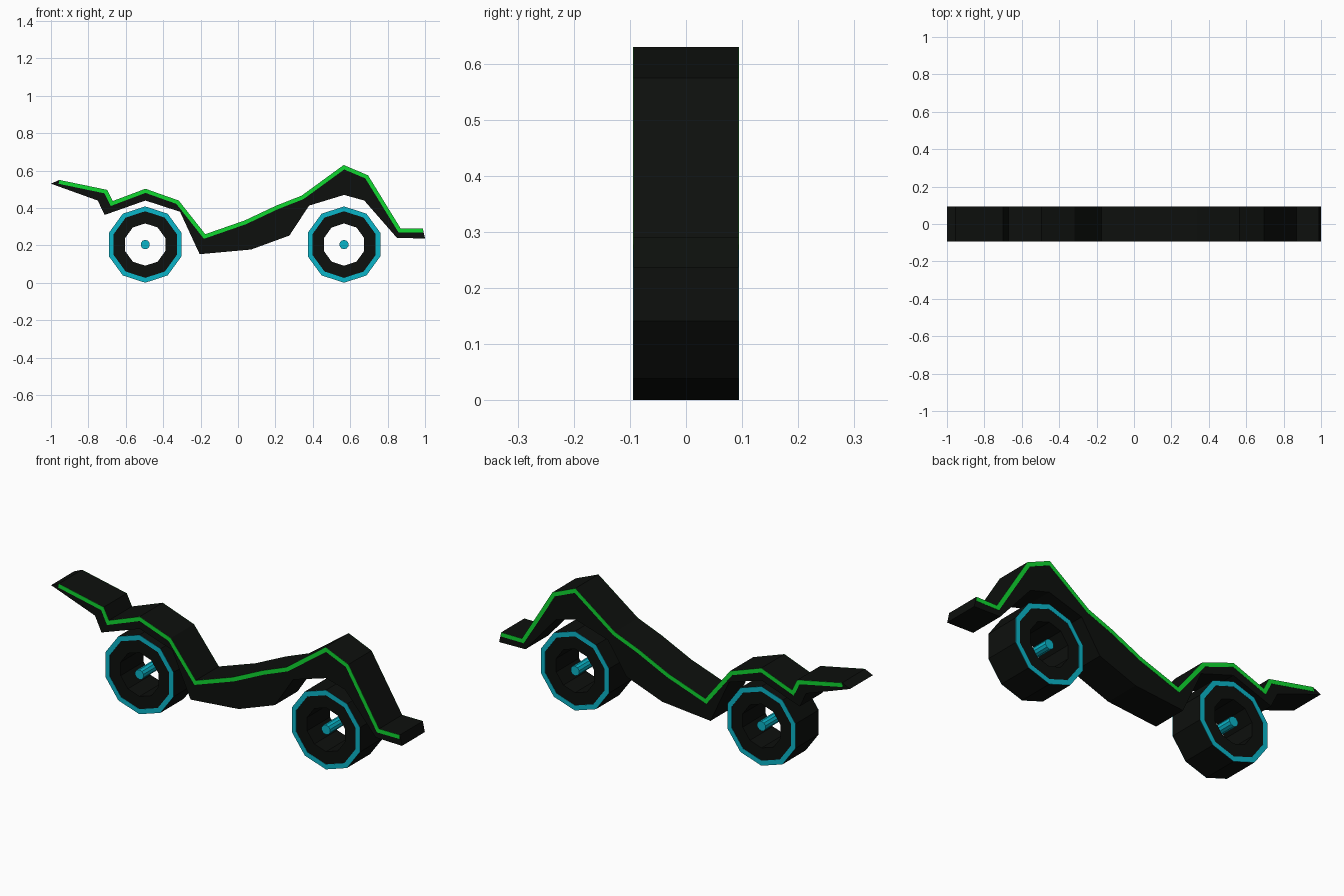
import bpy, bmesh
from math import sin, cos, pi
from mathutils import Vector

if "Cube" in bpy.data.objects:
    bpy.data.objects.remove(bpy.data.objects["Cube"])

HALF = 0.0932   # half depth of the solid parts
FACE = 0.0945   # outer face of the coloured trim


def material(name, rgb):
    m = bpy.data.materials.new(name)
    m.diffuse_color = (*rgb, 1)
    m.use_nodes = True
    m.node_tree.nodes["Principled BSDF"].inputs["Base Color"].default_value = m.diffuse_color
    return m


black = material("black", (0.004, 0.005, 0.004))
green = material("green", (0.005, 0.69, 0.03))
cyan = material("cyan", (0.003, 0.46, 0.58))


def extrude(name, polys, y0, y1, mat):
    """Extrude flat x/z polygons from y0 to y1; shared edges are welded."""
    bm = bmesh.new()
    for poly in polys:
        bm.faces.new([bm.verts.new((x, y0, z)) for x, z in poly])
    bmesh.ops.remove_doubles(bm, verts=bm.verts, dist=1e-5)
    back = bmesh.ops.extrude_face_region(bm, geom=bm.faces[:], use_keep_orig=True)
    bmesh.ops.translate(bm, vec=(0, y1 - y0, 0),
                        verts=[v for v in back["geom"] if isinstance(v, bmesh.types.BMVert)])
    bmesh.ops.recalc_face_normals(bm, faces=bm.faces)
    me = bpy.data.meshes.new(name)
    bm.to_mesh(me)
    bm.free()
    me.materials.append(mat)
    ob = bpy.data.objects.new(name, me)
    bpy.context.collection.objects.link(ob)
    return ob


def band(a, b, closed=False):
    """Quads between two matching point rows."""
    n = len(a)
    return [(a[i], a[(i + 1) % n], b[(i + 1) % n], b[i]) for i in range(n if closed else n - 1)]


def circle(cx, cz, r, n=10):
    return [(cx + r * sin(2 * pi * i / n), cz + r * cos(2 * pi * i / n)) for i in range(n)]


def offset_down(pts, d):
    """Mitred offset of an open polyline running left to right."""
    p = [Vector(q) for q in pts]
    out = []
    for i, q in enumerate(p):
        a = (q - p[i - 1]).normalized() if i else (p[1] - q).normalized()
        b = (p[i + 1] - q).normalized() if i < len(p) - 1 else a
        na, nb = Vector((a.y, -a.x)), Vector((b.y, -b.x))
        m = (na + nb).normalized()
        out.append(tuple(q + m * d / m.dot(na)))
    return out


# Body: one side profile extruded across the depth
top = [(-0.955, 0.55), (-0.70, 0.497), (-0.67, 0.437), (-0.495, 0.503), (-0.317, 0.44),
       (-0.175, 0.26), (0.035, 0.333), (0.205, 0.413), (0.34, 0.466), (0.565, 0.63),
       (0.695, 0.575), (0.87, 0.29), (0.988, 0.29)]
bottom = [(1.0, 0.237), (0.85, 0.24), (0.675, 0.44), (0.567, 0.47), (0.38, 0.413),
          (0.275, 0.253), (0.07, 0.178), (-0.205, 0.153), (-0.31, 0.38), (-0.495, 0.44),
          (-0.713, 0.363), (-0.75, 0.44), (-1.0, 0.53)]
extrude("body", [top + bottom], -HALF, HALF, black)

# Green trim along the upper edge of both side faces
strip = band(top, offset_down(top, 0.021))
for side, s in (("front", -1), ("back", 1)):
    extrude(f"{side}_trim", strip, s * HALF, s * FACE, green)

# Wheels: ten-sided tyres with rings on both faces and an axle
R, CZ = 0.204, 0.2045
for label, cx in (("left", -0.496), ("right", 0.567)):
    outer = circle(cx, CZ, R)
    extrude(f"{label}_tyre", band(outer, circle(cx, CZ, 0.113), True), -HALF, HALF, black)
    for side, s in (("front", -1), ("back", 1)):
        extrude(f"{label}_{side}_ring", band(outer, circle(cx, CZ, 0.178), True),
                s * HALF, s * FACE, cyan)
    extrude(f"{label}_axle", [circle(cx, CZ, 0.025)], -FACE, FACE, cyan)
